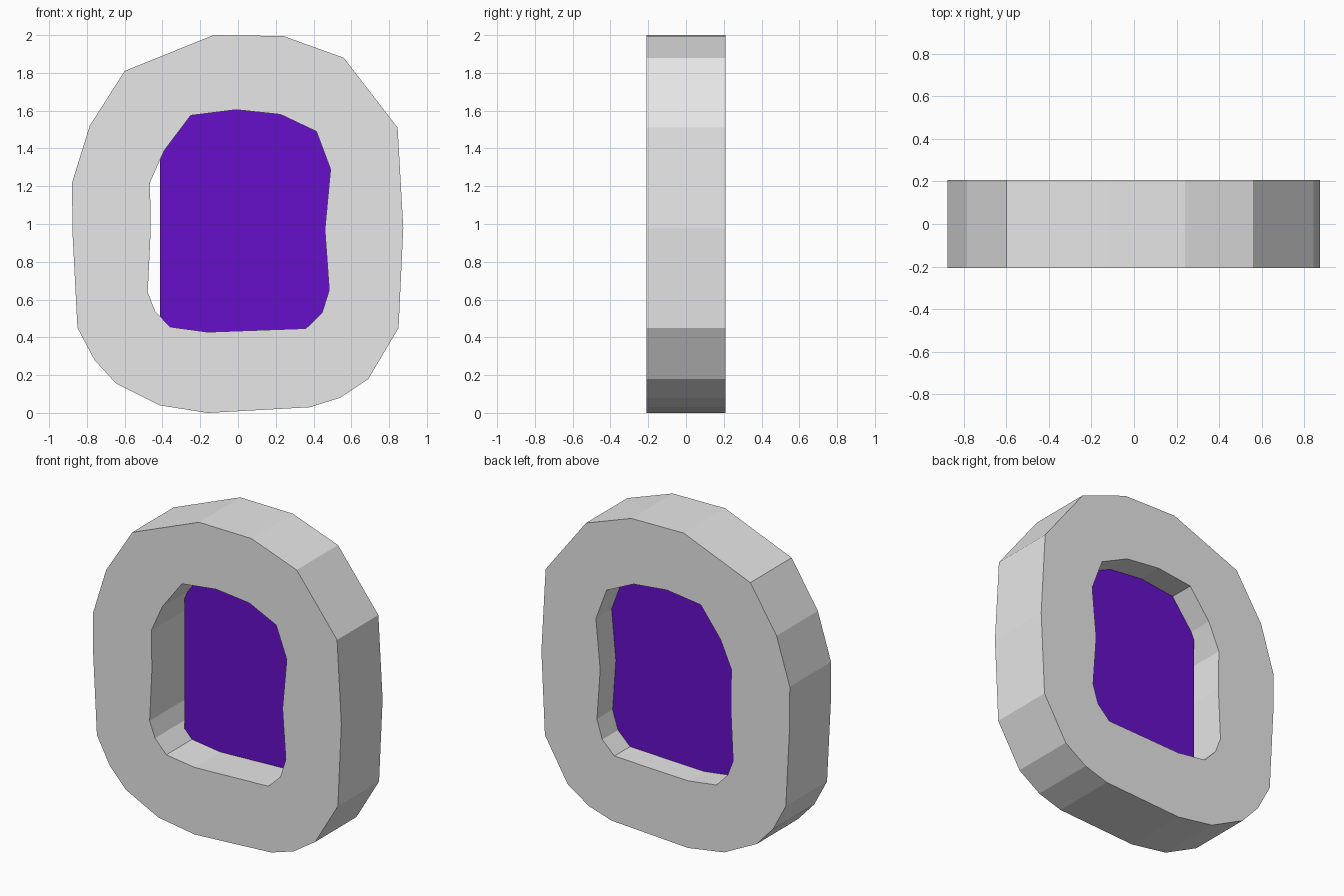
import bpy
import math

if "Cube" in bpy.data.objects:
    bpy.data.objects.remove(bpy.data.objects["Cube"])


def flat_colour(name, rgb):
    mat = bpy.data.materials.new(name)
    mat.diffuse_color = (*rgb, 1.0)
    mat.use_nodes = True
    mat.node_tree.nodes["Principled BSDF"].inputs["Base Color"].default_value = mat.diffuse_color
    return mat


stone = flat_colour("light grey stone", (0.8, 0.8, 0.8))
purple = flat_colour("deep purple", (0.133, 0.005, 0.588))

# Irregular stone outline and opening, as (x, z) clockwise from the top
outer = [(-.13, 2), (.24, 1.995), (.56, 1.88), (.845, 1.51), (.875, .98),
         (.85, .45), (.69, .18), (.54, .08), (.38, .03), (-.16, 0),
         (-.415, .04), (-.645, .155), (-.76, .28), (-.85, .45), (-.877, .97),
         (-.878, 1.22), (-.785, 1.52), (-.6, 1.81)]
inner = [(-.25, 1.575), (-.01, 1.605), (.225, 1.58), (.415, 1.49), (.49, 1.29),
         (.46, .97), (.483, .65), (.445, .53), (.36, .447), (-.16, .428),
         (-.36, .455), (-.44, .54), (-.478, .64), (-.462, .97), (-.466, 1.22),
         (-.39, 1.39)]

# Ring frame: filled outline with a hole, given thickness
curve = bpy.data.curves.new("portal_frame", 'CURVE')
curve.dimensions = '2D'
curve.fill_mode = 'BOTH'
curve.extrude = 0.208
for loop in (outer, inner):
    spline = curve.splines.new('POLY')
    spline.points.add(len(loop) - 1)
    for point, (x, z) in zip(spline.points, loop):
        point.co = (x, z, 0, 1)
    spline.use_cyclic_u = True
curve.materials.append(stone)
frame = bpy.data.objects.new("portal_frame", curve)
bpy.context.collection.objects.link(frame)
frame.rotation_euler.x = math.pi / 2
bpy.context.view_layer.objects.active = frame
frame.select_set(True)
bpy.ops.object.convert(target='MESH')
for poly in bpy.context.object.data.polygons:
    poly.use_smooth = False

# Flat portal sheet, its other three edges buried in the frame
left, right, low, high = -0.412, 0.53, 0.4, 1.63
mesh = bpy.data.meshes.new("portal_sheet")
mesh.from_pydata([(left, .05, low), (right, .05, low),
                  (right, .05, high), (left, .05, high)], [], [(0, 1, 2, 3)])
mesh.materials.append(purple)
sheet = bpy.data.objects.new("portal_sheet", mesh)
bpy.context.collection.objects.link(sheet)
